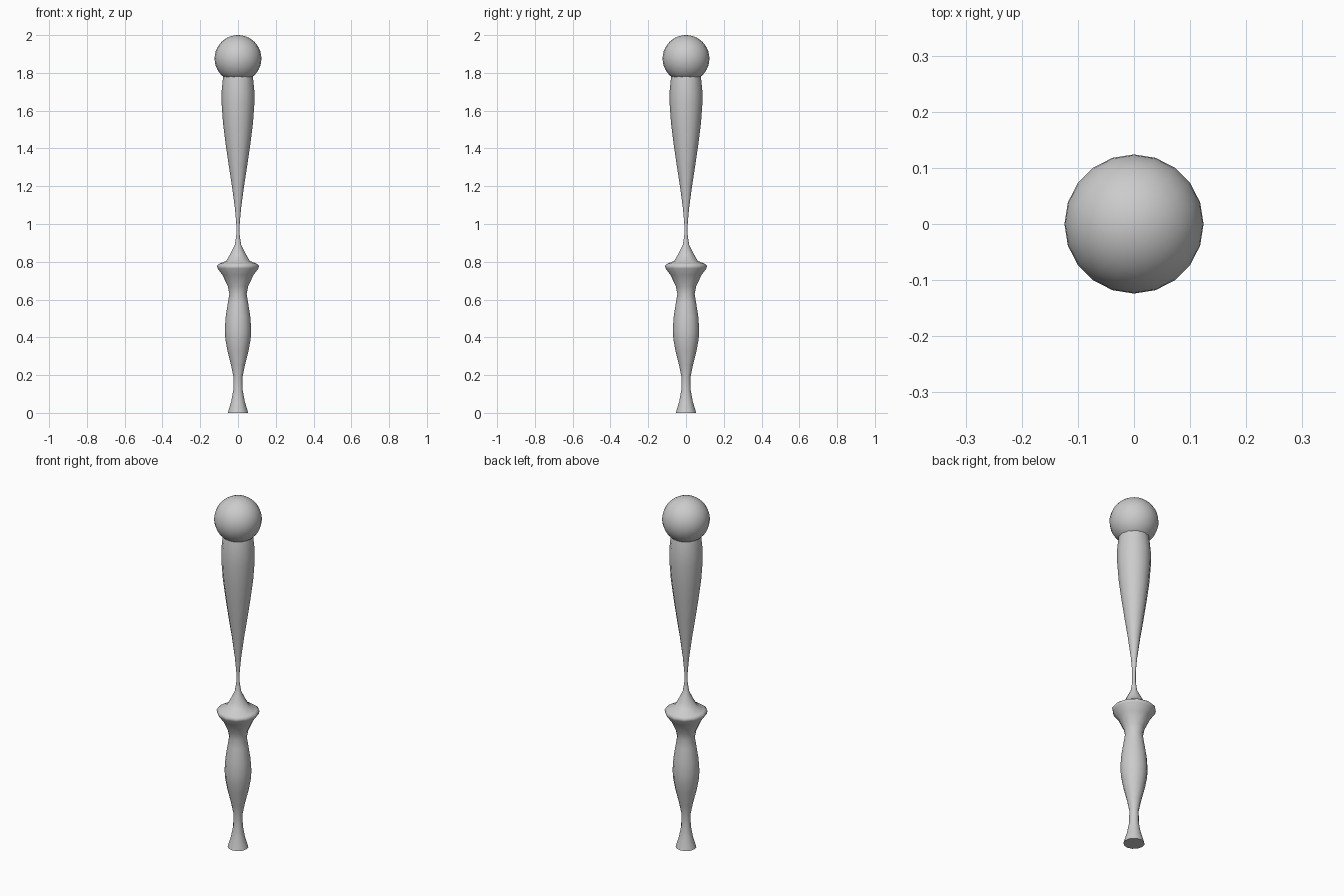
import bpy, bmesh
from math import cos, sin, pi

if "Cube" in bpy.data.objects:
    bpy.data.objects.remove(bpy.data.objects["Cube"])


def finish(name, bm):
    bmesh.ops.recalc_face_normals(bm, faces=bm.faces)
    mesh = bpy.data.meshes.new(name)
    bm.to_mesh(mesh)
    bm.free()
    obj = bpy.data.objects.new(name, mesh)
    bpy.context.collection.objects.link(obj)
    bpy.ops.object.select_all(action='DESELECT')
    obj.select_set(True)
    bpy.context.view_layer.objects.active = obj
    bpy.ops.object.shade_smooth_by_angle(angle=1.2)
    return obj


def lathe(name, profile, sides):
    bm = bmesh.new()
    rings = [[bm.verts.new((r * cos(2 * pi * i / sides), r * sin(2 * pi * i / sides), z))
              for i in range(sides)] for r, z in profile]
    for a, b in zip(rings, rings[1:]):
        for i in range(sides):
            j = (i + 1) % sides
            bm.faces.new((a[i], a[j], b[j], b[i]))
    bm.faces.new(rings[0])
    bm.faces.new(rings[-1])
    return finish(name, bm)


# Turned shaft: foot, grip, flared guard, thin neck and tapered upper body
profile = [
    (0.054, 0.0), (0.036, 0.06), (0.025, 0.12), (0.024, 0.19), (0.036, 0.25),
    (0.056, 0.33), (0.067, 0.39), (0.070, 0.44), (0.065, 0.51), (0.054, 0.58),
    (0.046, 0.63), (0.054, 0.67), (0.082, 0.73), (0.108, 0.765), (0.112, 0.78),
    (0.098, 0.79), (0.062, 0.805), (0.042, 0.84), (0.017, 0.89), (0.009, 0.94),
    (0.009, 1.0), (0.016, 1.08), (0.032, 1.2), (0.049, 1.31), (0.065, 1.42),
    (0.079, 1.53), (0.087, 1.64), (0.087, 1.70), (0.079, 1.78), (0.07, 1.82),
]
lathe("turned_shaft", profile, 12)

# Round knob on top
bm = bmesh.new()
bmesh.ops.create_uvsphere(bm, u_segments=20, v_segments=20, radius=0.124)
bmesh.ops.translate(bm, verts=bm.verts, vec=(0, 0, 1.876))
finish("top_knob", bm)
